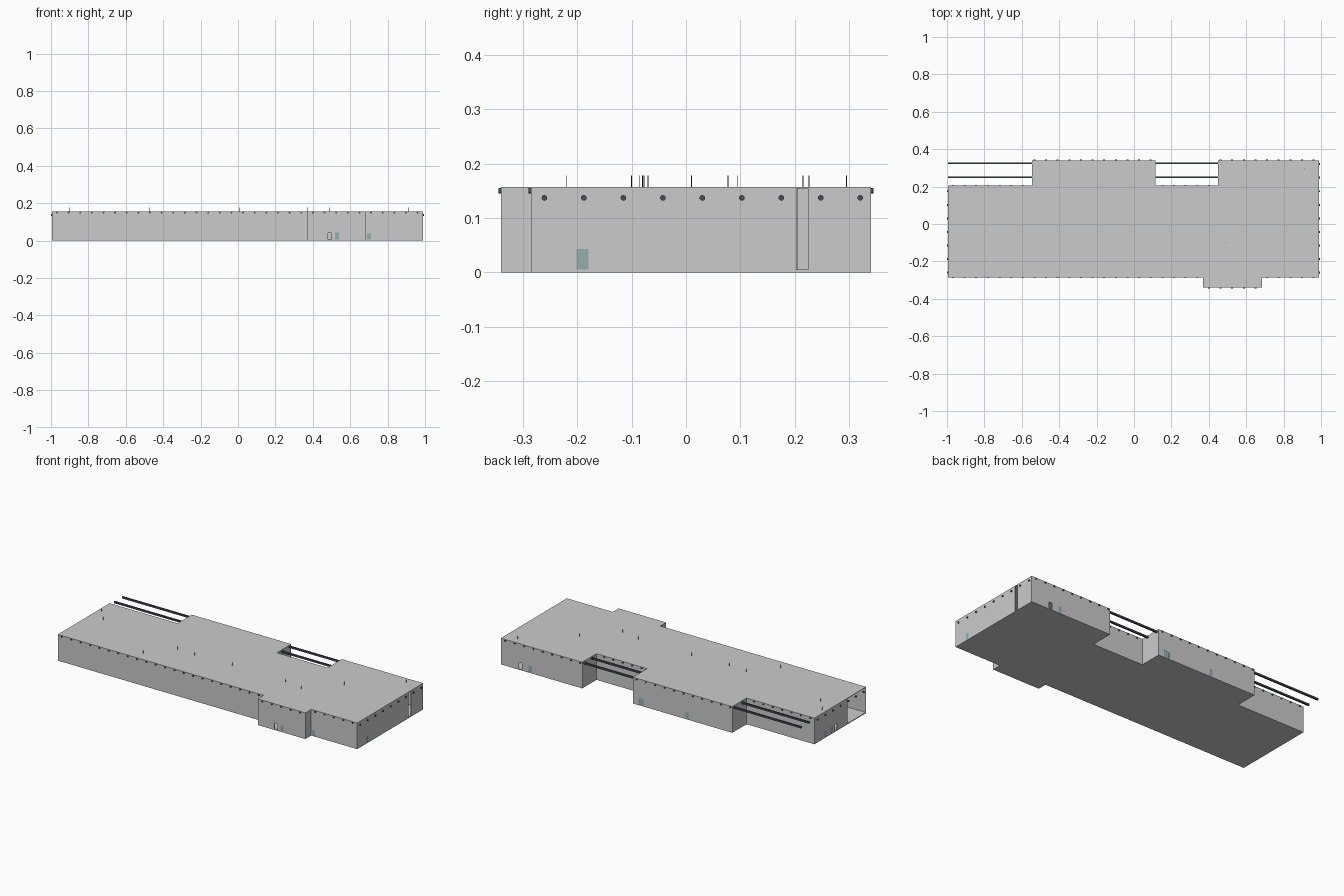
import bpy, bmesh
from mathutils import Vector, Matrix

if "Cube" in bpy.data.objects:
    bpy.data.objects.remove(bpy.data.objects["Cube"])

H, FLOOR, ROOF, T = 0.157, 0.005, 0.003, 0.003


def material(name, col):
    m = bpy.data.materials.new(name)
    m.diffuse_color = col
    m.use_nodes = True
    m.node_tree.nodes["Principled BSDF"].inputs["Base Color"].default_value = m.diffuse_color
    return m


dark = material("dark_metal", (0.06, 0.08, 0.08, 1))
glass = material("door_glass", (0.3, 0.42, 0.42, 1))


def finish(bm, name, mat=None):
    bmesh.ops.recalc_face_normals(bm, faces=bm.faces)
    me = bpy.data.meshes.new(name)
    bm.to_mesh(me)
    bm.free()
    ob = bpy.data.objects.new(name, me)
    bpy.context.collection.objects.link(ob)
    if mat:
        me.materials.append(mat)
    return ob


def add_box(bm, lo, hi):
    lo, hi = Vector(lo), Vector(hi)
    m = Matrix.Translation((lo + hi) / 2) @ Matrix.Diagonal((*(hi - lo), 1))
    bmesh.ops.create_cube(bm, size=1, matrix=m)


def slab(name, z0, z1):
    bm = bmesh.new()
    f = bm.faces.new([bm.verts.new((x, y, z0)) for x, y in OUTLINE])
    r = bmesh.ops.extrude_face_region(bm, geom=[f])
    vs = [g for g in r["geom"] if isinstance(g, bmesh.types.BMVert)]
    bmesh.ops.translate(bm, verts=vs, vec=(0, 0, z1 - z0))
    return finish(bm, name)


# footprint, counter-clockwise from the front left corner
W, E, S, B = -0.995, 0.99, -0.285, 0.34
OUTLINE = [(W, S), (0.37, S), (0.37, -0.34), (0.685, -0.34), (0.685, S), (E, S),
           (E, B), (0.45, B), (0.45, 0.205), (0.115, 0.205), (0.115, B),
           (-0.545, B), (-0.545, 0.205), (W, 0.205)]
slab("floor_slab", 0, FLOOR)
slab("roof_slab", H - ROOF, H)

# openings per wall: centre coordinate, width, top height, glazed
OPENINGS = {
    2: [(0.49, 0.018, 0.042, False), (0.53, 0.022, 0.043, True)],
    4: [(0.70, 0.022, 0.037, True)],
    5: [(-0.19, 0.022, 0.043, True), (0.214, 0.022, H - ROOF, False)],
    6: [(0.86, 0.022, 0.043, False), (0.795, 0.022, 0.043, True)],
    10: [(0.06, 0.035, 0.043, True), (-0.245, 0.022, 0.043, True)],
    13: [(0.10, 0.022, 0.043, True), (0.04, 0.02, 0.043, True),
         (0.0, 0.018, 0.043, False), (-0.195, 0.174, H - ROOF, False)],
}
walls, panes = bmesh.new(), bmesh.new()
n = len(OUTLINE)
for i in range(n):
    p, q = Vector(OUTLINE[i]), Vector(OUTLINE[(i + 1) % n])
    d = (q - p).normalized()
    inward = Vector((-d.y, d.x)) * T
    axis = 0 if abs(d.x) > 0.5 else 1
    length = (q - p).length

    def piece(bm, a, b, z0, z1, inset=0.0):
        c1 = p + d * a + inward * inset
        c2 = p + d * b + inward * (1 - inset)
        add_box(bm, (min(c1.x, c2.x), min(c1.y, c2.y), z0),
                (max(c1.x, c2.x), max(c1.y, c2.y), z1))

    pos, top = 0.0, H - ROOF
    holes = sorted(((c - p[axis]) * d[axis], w, h, g) for c, w, h, g in OPENINGS.get(i, []))
    for c, w, h, g in holes:
        if c - w / 2 > pos + 1e-4:
            piece(walls, pos, c - w / 2, FLOOR, top)
        if h < top:
            piece(walls, c - w / 2, c + w / 2, h, top)
        if g:
            piece(panes, c - w / 2, c + w / 2, FLOOR, h, 0.2)
        pos = c + w / 2
    if length - pos > 1e-4:
        piece(walls, pos, length, FLOOR, top)
finish(walls, "outer_walls")
finish(panes, "glazed_doors", glass)

# round wall lamps
lamps = bmesh.new()


def lamp(x, y, z, side):
    rot = Matrix.Rotation(1.5707963, 4, 'Y' if side == 'x' else 'X')
    bmesh.ops.create_cone(lamps, cap_ends=True, segments=12, radius1=0.0052,
                          radius2=0.0052, depth=0.009,
                          matrix=Matrix.Translation((x, y, z)) @ rot)


for k in range(9):
    y = -0.26 + 0.0725 * k
    lamp(E, y, 0.137, 'x')
    if y < 0.2:
        lamp(W, y, 0.137, 'x')
for k in range(32):
    x = -0.968 + 0.0622 * k
    lamp(x, -0.34 if 0.37 < x < 0.685 else S, 0.150, 'y')
    recessed = x < -0.545 or 0.115 < x < 0.45
    lamp(x, 0.205 if recessed else B, 0.150, 'y')
finish(lamps, "wall_lamps", dark)

# overhead rails across the two rear recesses
rails = bmesh.new()
for x0, x1 in ((W, -0.545), (0.115, 0.45)):
    for y in (0.25, 0.325):
        add_box(rails, (x0, y - 0.005, 0.142), (x1, y + 0.005, 0.152))
finish(rails, "rear_rails", dark)

# thin vent poles on the roof
poles = bmesh.new()
for x, y in ((-0.90, 0.01), (-0.97, 0.095), (-0.35, -0.07), (-0.42, 0.226),
             (-0.23, -0.08), (-0.475, -0.22), (0.01, -0.07), (0.315, -0.085),
             (0.37, -0.077), (0.49, -0.10), (0.46, 0.215), (0.65, 0.077), (0.91, 0.295)):
    bmesh.ops.create_cone(poles, cap_ends=True, segments=6, radius1=0.0008,
                          radius2=0.0008, depth=0.021,
                          matrix=Matrix.Translation((x, y, H + 0.0105)))
finish(poles, "roof_poles", dark)
